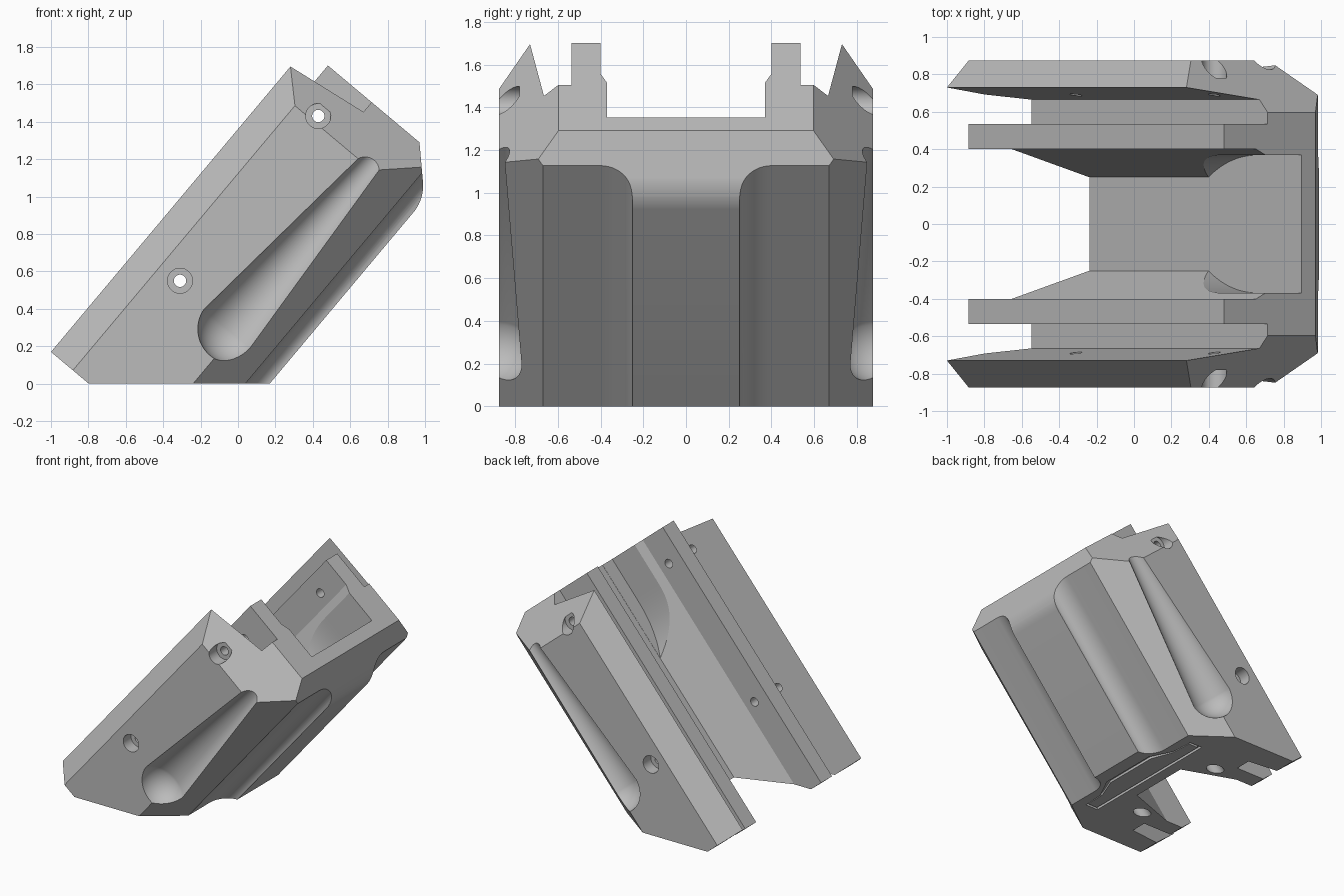
import bpy, bmesh, math
from mathutils import Matrix, Vector

if "Cube" in bpy.data.objects:
    bpy.data.objects.remove(bpy.data.objects["Cube"])

# Local frame: X along the slope, Y across, Z out of the channel
TILT = math.radians(50)
FRAME = Matrix.Rotation(-TILT, 4, "Y")
LOW, HIGH = -0.513, 1.612

grey = bpy.data.materials.new("plain grey")
grey.use_nodes = True
GREY = (0.5, 0.5, 0.5, 1)
grey.diffuse_color = GREY
grey.node_tree.nodes["Principled BSDF"].inputs["Base Color"].default_value = GREY


def finish(bm, name, tilted=True):
    """Turn a bmesh into an object, laid on the slope if asked."""
    bmesh.ops.recalc_face_normals(bm, faces=bm.faces)
    if tilted:
        bm.transform(FRAME)
    mesh = bpy.data.meshes.new(name)
    bm.to_mesh(mesh)
    bm.free()
    mesh.materials.append(grey)
    ob = bpy.data.objects.new(name, mesh)
    bpy.context.collection.objects.link(ob)
    return ob


def extrude(points, vector):
    """Closed polygon swept along a vector."""
    bm = bmesh.new()
    face = bm.faces.new([bm.verts.new(p) for p in points])
    top = bmesh.ops.extrude_face_region(bm, geom=[face])["geom"]
    verts = [g for g in top if isinstance(g, bmesh.types.BMVert)]
    bmesh.ops.translate(bm, verts=verts, vec=vector)
    return bm


def lathe(stations, origin, axis, sides=48):
    """Stack of rings (distance, radius) along an axis, capped at both ends."""
    bm = bmesh.new()
    place = Matrix.Translation(origin) @ Vector(axis).to_track_quat("Z", "Y").to_matrix().to_4x4()
    rings = []
    for d, r in stations:
        angles = [math.tau * i / sides for i in range(sides)]
        rings.append([bm.verts.new(place @ Vector((r * math.cos(a), r * math.sin(a), d))) for a in angles])
    for a, b in zip(rings, rings[1:]):
        for i in range(sides):
            j = (i + 1) % sides
            bm.faces.new((a[i], a[j], b[j], b[i]))
    bm.faces.new(rings[0])
    bm.faces.new(rings[-1])
    return bm


def slice_off(bm, point, normal):
    """Remove everything beyond a plane and cap the cut."""
    geom = bm.verts[:] + bm.edges[:] + bm.faces[:]
    bmesh.ops.bisect_plane(bm, geom=geom, plane_co=point, plane_no=normal, clear_outer=True, dist=1e-5)
    rim = [e for e in bm.edges if e.is_boundary]
    if rim:
        bmesh.ops.triangle_fill(bm, edges=rim, use_beauty=True, use_dissolve=False)
        bmesh.ops.recalc_face_normals(bm, faces=bm.faces)


# Cross-section: belly, concave flutes, outer walls, grooves, rails and channel
half = [(0.25, -0.13)]
for i in range(11, -1, -1):
    a = math.pi / 2 * i / 12
    half.append((0.4 - 0.15 * math.sin(a), -0.13 + 0.1 * math.cos(a)))
half += [(0.67, -0.03), (0.875, 0.184), (0.875, 0.722), (0.73, 0.875), (0.665, 0.42),
         (0.535, 0.42), (0.535, 0.725), (0.4, 0.725), (0.4, 0.5), (0.25, 0.183)]
section = half + [(-y, v) for y, v in reversed(half)]
bm = extrude([(LOW, y, v) for y, v in section], (HIGH - LOW, 0, 0))

# Flat foot, chamfered side corners, rounded lower edge at the top end
slice_off(bm, (0, 0, 0), (-math.sin(TILT), 0, -math.cos(TILT)))
for side in (1, -1):
    slice_off(bm, (1.334, 0.875 * side, 0), (1, side, 0))
radius, centre = 0.225, Vector((1.303, 0, 0.095))
for i in range(1, 9):
    a = math.radians(45) * i / 8
    n = Vector((math.sin(a), 0, -math.cos(a)))
    slice_off(bm, centre + n * radius if i < 8 else Vector((HIGH, 0, 0.086)), n)
bmesh.ops.remove_doubles(bm, verts=bm.verts, dist=1e-5)
bmesh.ops.dissolve_limit(bm, angle_limit=0.01, verts=bm.verts, edges=bm.edges)
body = finish(bm, "channel_block")

cutters = []

# Flared pocket at the top end of the channel
flare = [(0.837 + 0.463 * t, 0.25 + 0.12 * (1 - (1 - t) ** 2.5)) for t in [i / 16 for i in range(17)]]
flare.append((HIGH + 0.1, 0.37))
outline = flare + [(u, -y) for u, y in reversed(flare)]
cutters.append(finish(extrude([(u, y, 0.184) for u, y in outline], (0, 0, 0.5)), "pocket_cutter"))

for side in (1, -1):
    # Teardrop scoop: ball end running into a narrowing cone
    ball, slope = 0.187, 0.1
    scoop = []
    for i in range(1, 17):
        a = (math.pi / 2 + slope) * i / 16 if i < 16 else math.pi / 2 - slope
        a = (math.pi / 2 - slope) * i / 16
        scoop.append((-ball * math.cos(a), ball * math.sin(a)))
    scoop += [(1.15, 0.072), (1.5, 0.037)]
    cutters.append(finish(lathe(scoop, (0.205, 0.895 * side, 0.21), (1, 0, 0), 64), "scoop_cutter"))

    # Counterbored cross holes through wall and rail
    for u in (0.222, 1.372):
        bore = [(0, 0.067), (0.22, 0.067), (0.22, 0.033), (0.8, 0.033)]
        cutters.append(finish(lathe(bore, (u, side, 0.591), (0, -side, 0), 32), "hole_cutter"))

    # Blind holes in the foot
    cutters.append(finish(lathe([(-0.3, 0.055), (0.3, 0.055)], (-0.27, 0.42 * side, 0.33), (1, 0, 0), 32),
                          "foot_hole_cutter"))

# Shallow engraved loop on the foot, following the belly
loop = [(-0.15, 0.6), (-0.04, 0.6), (-0.03, 0.42), (0.06, 0.24)]
loop += [(x, -y) for x, y in reversed(loop)]
mid = Vector((-0.06, 0))
inner = [(mid.x + (x - mid.x) * 0.76, y * 0.965) for x, y in loop]
bm = bmesh.new()
layers = [[[bm.verts.new((x, y, z)) for x, y in ring] for ring in (loop, inner)] for z in (-0.02, 0.02)]
(lo_out, lo_in), (hi_out, hi_in) = layers
for a, b in ((lo_out, lo_in), (hi_out, hi_in), (lo_out, hi_out), (lo_in, hi_in)):
    for i in range(len(loop)):
        j = (i + 1) % len(loop)
        bm.faces.new((a[i], a[j], b[j], b[i]))
cutters.append(finish(bm, "foot_groove_cutter", tilted=False))

# Carve everything out of the block
bpy.ops.object.select_all(action="DESELECT")
bpy.context.view_layer.objects.active = body
body.select_set(True)
for cutter in cutters:
    cutter.hide_render = True
    mod = body.modifiers.new("carve", "BOOLEAN")
    mod.operation, mod.solver, mod.object = "DIFFERENCE", "EXACT", cutter
    bpy.ops.object.modifier_apply(modifier=mod.name)
for cutter in cutters:
    bpy.data.objects.remove(cutter)
bpy.ops.object.shade_smooth_by_angle(angle=math.radians(25))
